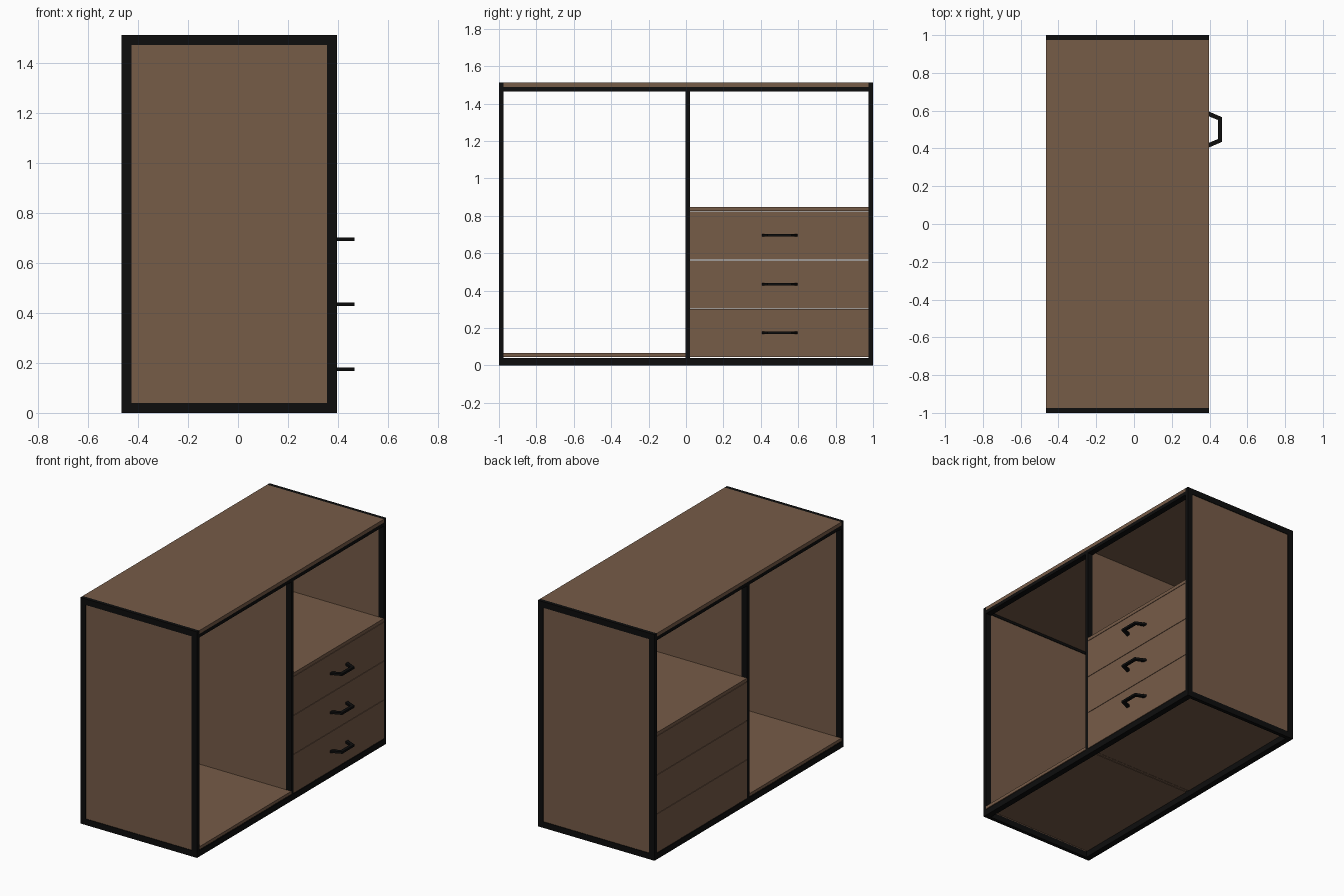
import bpy, bmesh

if "Cube" in bpy.data.objects:
    bpy.data.objects.remove(bpy.data.objects["Cube"])


def material(name, rgb):
    m = bpy.data.materials.new(name)
    m.diffuse_color = (*rgb, 1)
    m.use_nodes = True
    m.node_tree.nodes["Principled BSDF"].inputs["Base Color"].default_value = m.diffuse_color
    return m


WOOD = material("brown wood", (0.183, 0.106, 0.064))
METAL = material("black metal", (0.004, 0.004, 0.004))


def finish(name, bm, mat):
    bmesh.ops.recalc_face_normals(bm, faces=bm.faces)
    me = bpy.data.meshes.new(name)
    bm.to_mesh(me)
    bm.free()
    me.materials.append(mat)
    ob = bpy.data.objects.new(name, me)
    bpy.context.collection.objects.link(ob)


def box(name, x, y, z, mat):
    """Box from (min, max) ranges."""
    bm = bmesh.new()
    bmesh.ops.create_cube(bm, size=1)
    for v in bm.verts:
        v.co = [r[0] if c < 0 else r[1] for c, r in zip(v.co, (x, y, z))]
    finish(name, bm, mat)


def prism(name, outline, z0, z1, mat):
    """Flat xy outline extruded upward."""
    bm = bmesh.new()
    face = bm.faces.new([bm.verts.new((x, y, z0)) for x, y in outline])
    new = bmesh.ops.extrude_face_region(bm, geom=[face])["geom"]
    bmesh.ops.translate(bm, vec=(0, 0, z1 - z0),
                        verts=[g for g in new if isinstance(g, bmesh.types.BMVert)])
    finish(name, bm, mat)


X0, X1, H = -0.467, 0.397, 1.512      # body depth range and height
W, T = 0.04, 0.025                    # frame bar width and thickness
front_back = {"front": (X1 - W, X1), "rear": (X0, X0 + W)}

# End frames with inset panels
for side, s in (("left", -1), ("right", 1)):
    y = tuple(sorted((s * 1.0, s * (1 - T))))
    for fb, x in front_back.items():
        box(f"{side}_{fb}_post", x, y, (0, H), METAL)
    for lvl, z in (("bottom", (0, W)), ("top", (H - W, H))):
        box(f"{side}_{lvl}_bar", (X0 + W, X1 - W), y, z, METAL)
    yp = tuple(sorted((s * 0.996, s * 0.979)))
    box(f"{side}_panel", (X0 + W, X1 - W), yp, (W, H - W), WOOD)

# Long rails and centre posts
IN = 1 - T
for fb, x in front_back.items():
    box(f"{fb}_bottom_rail", x, (-IN, IN), (0, W), METAL)
    box(f"{fb}_top_rail", x, (-IN, IN), (1.465, 1.489), METAL)
    box(f"{fb}_centre_post", x, (-0.004, 0.021), (W, 1.465), METAL)

# Boards: top, floor and divider
box("top_board", (X0, X1), (-IN, IN), (1.489, H), WOOD)
box("floor_board", (X0, X1), (-IN, -0.004), (0.045, 0.066), WOOD)
box("divider_panel", (X0 + W, X1 - W), (-0.001, 0.018), (0.045, 1.489), WOOD)

# Drawer stack with a lid board and handles
outer = [(X1, 0.595), (0.467, 0.565), (0.467, 0.435), (X1, 0.405)]
inner = [(X1, 0.43), (0.446, 0.45), (0.446, 0.55), (X1, 0.57)]
for i, level in enumerate(("lower", "middle", "upper")):
    z = 0.044 + 0.2605 * i
    box(f"{level}_drawer", (X0, X1), (0.021, IN), (z, z + 0.2575), WOOD)
    zc = 0.174 + 0.2605 * i
    prism(f"{level}_handle", outer + inner, zc - 0.007, zc + 0.007, METAL)
box("drawer_lid_board", (X0, X1), (0.021, IN), (0.8255, 0.848), WOOD)
